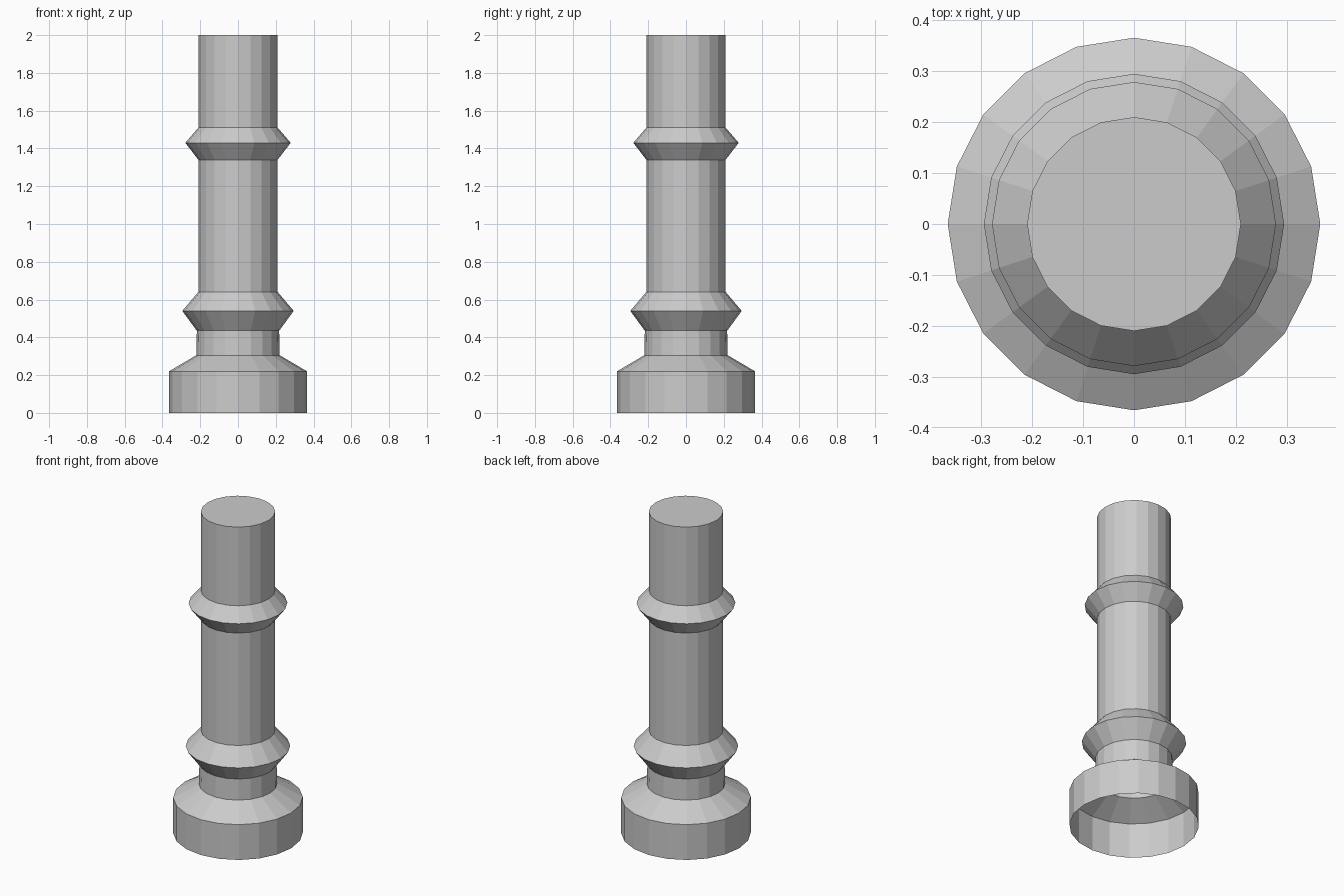
import bpy, bmesh
from math import cos, sin, tau

if "Cube" in bpy.data.objects:
    bpy.data.objects.remove(bpy.data.objects["Cube"])

SIDES = 20

# Profile of the post: (radius, height), from the open foot to the top
PROFILE = [
    (0.366, 0.0), (0.366, 0.22),                # base drum
    (0.221, 0.305), (0.218, 0.435),             # sloped shoulder and neck
    (0.295, 0.54), (0.21, 0.64),                # lower ring
    (0.21, 1.34), (0.279, 1.43), (0.21, 1.51),  # shaft and upper ring
    (0.21, 2.0),                                # top shaft
]


def lathe(name, profile):
    bm = bmesh.new()
    rings = [[bm.verts.new((r * cos(tau * i / SIDES), r * sin(tau * i / SIDES), z))
              for i in range(SIDES)] for r, z in profile]
    for low, high in zip(rings, rings[1:]):
        for i in range(SIDES):
            j = (i + 1) % SIDES
            bm.faces.new((low[i], low[j], high[j], high[i]))
    # Flat cap on top; the underside stays open and hollow
    bm.faces.new(rings[-1])
    mesh = bpy.data.meshes.new(name)
    bm.to_mesh(mesh)
    bm.free()
    obj = bpy.data.objects.new(name, mesh)
    bpy.context.collection.objects.link(obj)
    return obj


lathe("ringed_post", PROFILE)
